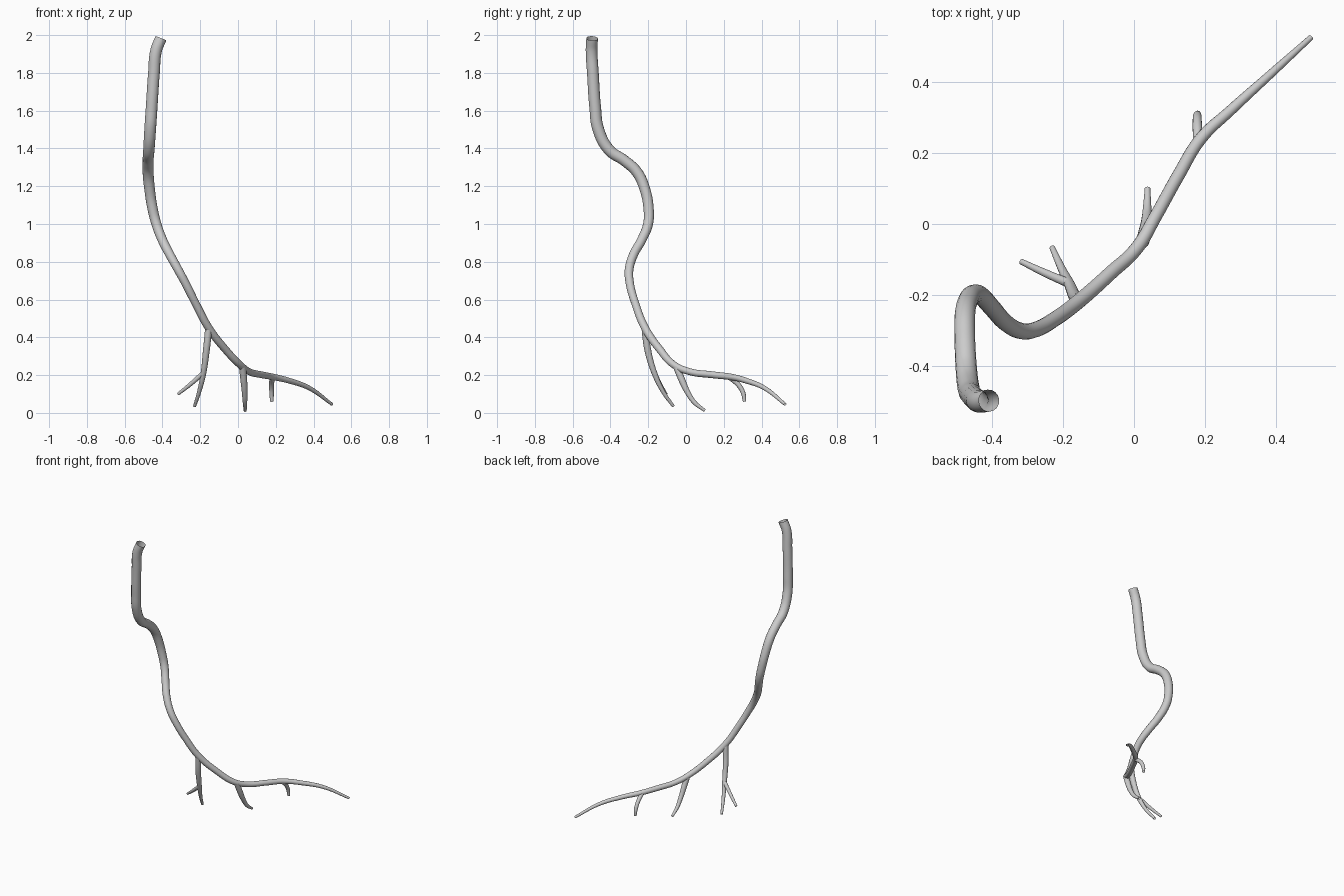
import bpy


def vessel(name, points):
    """Tapered open tube through (x, y, z, radius) points, as a smooth mesh."""
    curve = bpy.data.curves.new(name + "_path", 'CURVE')
    curve.dimensions = '3D'
    curve.bevel_depth = 1.0
    curve.bevel_resolution = 6
    curve.resolution_u = 8
    curve.use_fill_caps = False
    spline = curve.splines.new('BEZIER')
    spline.bezier_points.add(len(points) - 1)
    for bp, (x, y, z, r) in zip(spline.bezier_points, points):
        bp.co = (x, y, z)
        bp.radius = r
        bp.handle_left_type = bp.handle_right_type = 'AUTO'
    path = bpy.data.objects.new(name + "_path", curve)
    bpy.context.collection.objects.link(path)
    bpy.context.view_layer.update()
    deps = bpy.context.evaluated_depsgraph_get()
    mesh = bpy.data.meshes.new_from_object(path.evaluated_get(deps))
    mesh.name = name
    bpy.data.objects.remove(path)
    obj = bpy.data.objects.new(name, mesh)
    bpy.context.collection.objects.link(obj)
    for poly in mesh.polygons:
        poly.use_smooth = True
    return obj


# Winding main trunk, from the wide upper opening to the thin far tip
vessel("main_trunk", [
    (-0.408, -0.497, 1.983, 0.031), (-0.433, -0.50, 1.92, 0.031),
    (-0.445, -0.493, 1.80, 0.031), (-0.457, -0.481, 1.62, 0.031),
    (-0.465, -0.464, 1.50, 0.031), (-0.472, -0.405, 1.39, 0.030),
    (-0.476, -0.325, 1.335, 0.029), (-0.476, -0.26, 1.275, 0.029),
    (-0.468, -0.218, 1.185, 0.028), (-0.452, -0.198, 1.08, 0.027),
    (-0.432, -0.201, 1.00, 0.026), (-0.40, -0.235, 0.915, 0.025),
    (-0.362, -0.277, 0.84, 0.024), (-0.318, -0.301, 0.76, 0.023),
    (-0.28, -0.298, 0.69, 0.022), (-0.222, -0.267, 0.575, 0.021),
    (-0.155, -0.217, 0.45, 0.021), (-0.066, -0.138, 0.335, 0.020),
    (0.01, -0.065, 0.255, 0.019), (0.06, 0.02, 0.218, 0.018),
    (0.125, 0.137, 0.202, 0.018), (0.188, 0.24, 0.19, 0.017),
    (0.272, 0.32, 0.17, 0.015), (0.38, 0.418, 0.13, 0.012),
    (0.498, 0.525, 0.045, 0.008)])

# First side branch and its fork
vessel("long_branch", [
    (-0.155, -0.217, 0.45, 0.019), (-0.167, -0.203, 0.336, 0.018),
    (-0.183, -0.167, 0.21, 0.015), (-0.206, -0.12, 0.11, 0.011),
    (-0.23, -0.067, 0.035, 0.008)])
vessel("long_branch_fork", [
    (-0.18, -0.168, 0.215, 0.013), (-0.25, -0.138, 0.153, 0.011),
    (-0.317, -0.106, 0.10, 0.008)])

# Two shorter branches under the lower trunk
vessel("middle_branch", [
    (0.024, -0.05, 0.245, 0.019), (0.031, -0.02, 0.17, 0.018),
    (0.035, 0.008, 0.11, 0.015), (0.037, 0.045, 0.055, 0.012),
    (0.038, 0.10, 0.012, 0.008)])
vessel("short_branch", [
    (0.18, 0.23, 0.19, 0.014), (0.178, 0.283, 0.142, 0.013),
    (0.178, 0.304, 0.10, 0.012), (0.179, 0.310, 0.06, 0.009)])
